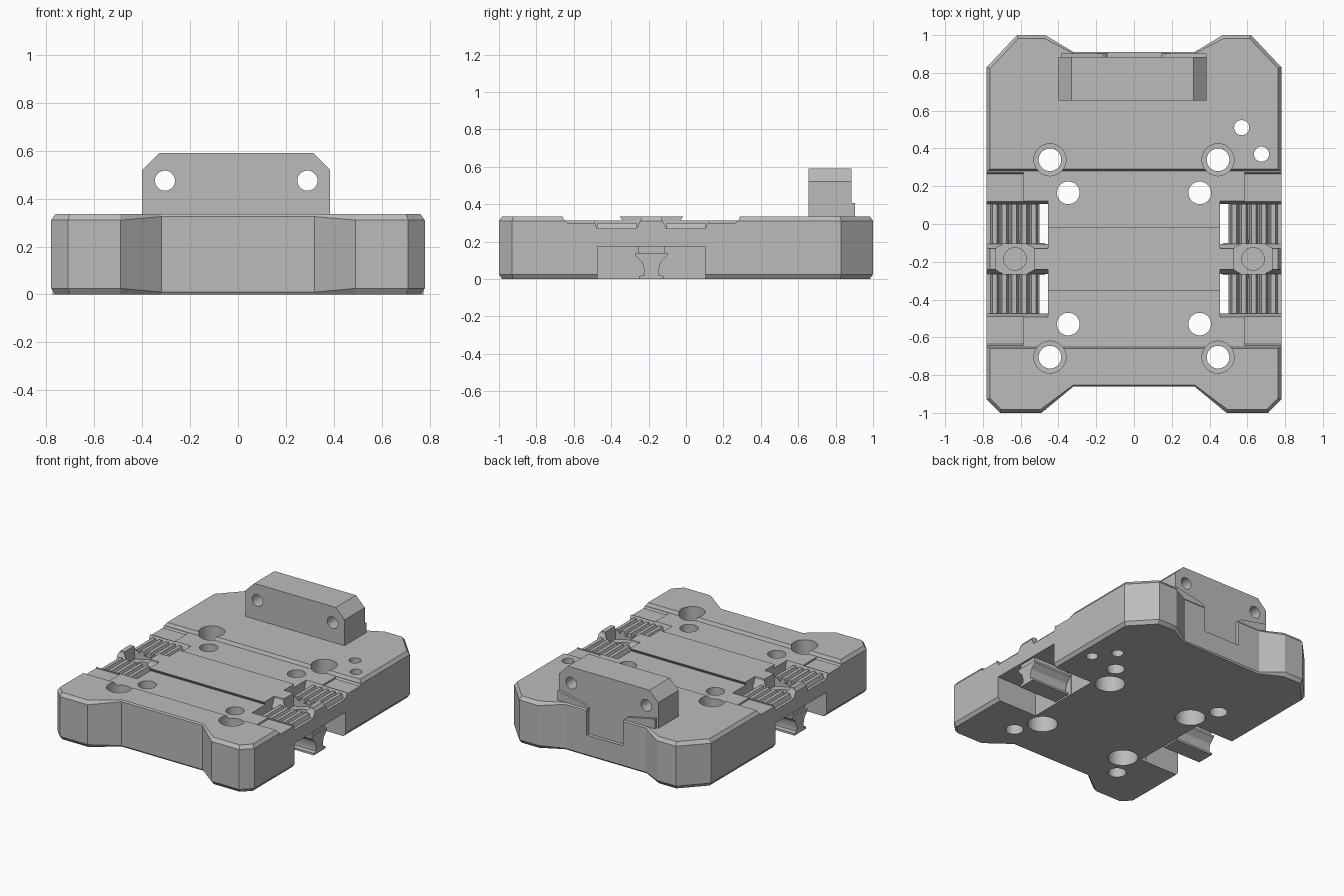
import bpy, bmesh, math
from mathutils import Vector

cube = bpy.data.objects.get("Cube")
if cube:
    bpy.data.objects.remove(cube, do_unlink=True)

grey = bpy.data.materials.new("machined grey")
grey.use_nodes = True
colour = (0.5, 0.5, 0.5, 1)
grey.diffuse_color = colour
grey.node_tree.nodes["Principled BSDF"].inputs["Base Color"].default_value = colour


def loft(name, rings):
    """Closed solid through rings of equal length."""
    bm = bmesh.new()
    loops = [[bm.verts.new(p) for p in ring] for ring in rings]
    bm.faces.new(loops[0])
    bm.faces.new(loops[-1])
    n = len(loops[0])
    for a, b in zip(loops, loops[1:]):
        for i in range(n):
            j = (i + 1) % n
            bm.faces.new((a[i], a[j], b[j], b[i]))
    bmesh.ops.recalc_face_normals(bm, faces=bm.faces)
    mesh = bpy.data.meshes.new(name)
    bm.to_mesh(mesh)
    bm.free()
    mesh.materials.append(grey)
    ob = bpy.data.objects.new(name, mesh)
    bpy.context.collection.objects.link(ob)
    return ob


def place(p, axis, t):
    a, b = p
    return {"X": (t, a, b), "Y": (a, t, b), "Z": (a, b, t)}[axis]


def prism(name, pts, axis, lo, hi):
    return loft(name, [[place(p, axis, t) for p in pts] for t in (lo, hi)])


def box(name, x0, x1, y0, y1, z0, z1):
    return prism(name, [(x0, y0), (x1, y0), (x1, y1), (x0, y1)], "Z", z0, z1)


def circle(a, b, r, n=32, turn=0.0):
    return [(a + r * math.cos(turn + math.tau * i / n),
             b + r * math.sin(turn + math.tau * i / n)) for i in range(n)]


def bore(x, y, steps):
    """Stepped round cutter from (radius, height) pairs."""
    return loft("bore_cutter", [[(*p, z) for p in circle(x, y, r)] for r, z in steps])


def cut(ob, cutters):
    for c in cutters:
        mod = ob.modifiers.new("cut", "BOOLEAN")
        mod.operation = "DIFFERENCE"
        mod.solver = "EXACT"
        mod.object = c
        c.hide_render = True
    bpy.context.view_layer.update()
    graph = bpy.context.evaluated_depsgraph_get()
    mesh = bpy.data.meshes.new_from_object(ob.evaluated_get(graph))
    ob.modifiers.clear()
    ob.data = mesh
    for c in cutters:
        bpy.data.objects.remove(c, do_unlink=True)


def about_mid(pts):
    """Reflect (y, z) points about the clamp centre line."""
    return [(2 * MID - y, z) for y, z in pts]


MID, TOP = -0.185, 0.335

# Base plate: outline with a chamfer that thins out in the recessed ends
half = [(0.32, -0.86, 0.01), (0.49, -1, 0.025), (0.71, -1, 0.025), (0.78, -0.93, 0.025),
        (0.78, 0.83, 0.025), (0.62, 1, 0.025), (0.47, 1, 0.025), (0.32, 0.91, 0.01)]
outline = half + [(-x, y, c) for x, y, c in reversed(half)]


def inset_ring(z_edge, sign, amount):
    ring = []
    for i, (x, y, c) in enumerate(outline):
        p = Vector((x, y))
        a = p - Vector(outline[i - 1][:2])
        b = Vector(outline[(i + 1) % len(outline)][:2]) - p
        n1 = Vector((a.y, -a.x)).normalized()
        n2 = Vector((b.y, -b.x)).normalized()
        q = p - (n1 + n2) / (1 + n1.dot(n2)) * c * amount
        ring.append((q.x, q.y, z_edge + sign * c * (1 - bool(amount))))
    return ring


plate = loft("base_plate", [inset_ring(0, 1, 0.7), inset_ring(0, 1, 0),
                            inset_ring(TOP, -1, 0), inset_ring(TOP, -1, 0.7)])

cutters = []
# Shallow channels either side of the raised centre band
channel = [(0.29, 0.35), (0.29, TOP), (0.28, 0.312), (-0.03, 0.312), (-0.015, TOP), (-0.015, 0.35)]
# Sloped clamp pockets and their through slots
pocket = [(0.13, 0.35), (0.13, TOP), (0.105, 0.27), (-0.105, 0.27), (-0.13, 0.32), (-0.13, 0.35)]
for flip in (list, about_mid):
    cutters.append(prism("channel_cutter", flip(channel), "X", -0.9, 0.9))
    for s in (-1, 1):
        cutters.append(prism("pocket_cutter", flip(pocket), "X", s * 0.455, s * 0.9))
        through = flip([(0.105, -0.1), (-0.105, -0.1), (-0.105, 0.4), (0.105, 0.4)])
        cutters.append(prism("gap_cutter", through, "X", s * 0.455, s * 0.5))
        pad = flip([(0.12, 0.4), (0.12, 0.3), (0.265, 0.3), (0.29, TOP), (0.29, 0.4)])
        cutters.append(prism("pad_cutter", pad, "X", s * 0.585, s * 0.9))
# Side openings, nut seats and clamp bolt holes
for s in (-1, 1):
    cutters.append(box("side_cutter", s * 0.457, s * 0.9, -0.473, 0.103, -0.1, 0.175))
    cutters.append(prism("nut_cutter", circle(s * 0.63, MID, 0.115, 6, math.pi / 2), "Z", 0.24, 0.4))
    cutters.append(bore(s * 0.63, MID, [(0.06, 0.1), (0.06, 0.3)]))
    # Outer holes are counterbored above, inner holes below
    for y in (0.34, -0.705):
        cutters.append(bore(s * 0.445, y, [(0.06, -0.1), (0.06, 0.2), (0.085, 0.201), (0.085, 0.4)]))
    for y in (0.165, -0.53):
        cutters.append(bore(s * 0.348, y, [(0.1, -0.1), (0.1, 0.14), (0.06, 0.141), (0.06, 0.4)]))
for x, y in ((0.57, 0.51), (0.675, 0.37)):
    cutters.append(bore(x, y, [(0.04, -0.1), (0.04, 0.4)]))
# Tongue recess in the back wall
cutters.append(box("tongue_cutter", -0.14, 0.15, 0.885, 1.05, 0.15, 0.4))
cut(plate, cutters)

# Upright bracket with clipped corners and two cross holes
bracket = prism("back_bracket", [(-0.4, TOP), (0.385, TOP), (0.385, 0.52), (0.315, 0.59),
                                 (-0.33, 0.59), (-0.4, 0.52)], "Y", 0.655, 0.885)
cut(bracket, [prism("hole_cutter", circle(x, 0.475, 0.042), "Y", 0.5, 1.0) for x in (-0.305, 0.29)])

parts = [plate, bracket]
for s, side in ((-1, "right"), (1, "left")):
    # Lip behind the bracket, sloping down to the tongue
    parts.append(prism(side + "_back_lip", [(s * 0.385, 0.32), (s * 0.385, 0.405), (s * 0.17, 0.36),
                                            (s * 0.145, 0.34), (s * 0.145, 0.32)], "Y", 0.884, 0.903))
    # Ridged clamp beds
    for end, flip in (("back", list), ("front", about_mid)):
        (y0, _), (y1, _) = flip([(0.105, 0), (-0.105, 0)])
        for i in range(5):
            c = s * (0.53 + 0.052 * i)
            ridge = [(c - 0.023, 0.268), (c + 0.023, 0.268), (c + 0.012, 0.3), (c - 0.012, 0.3)]
            parts.append(prism(f"{side}_{end}_ridge_{i + 1}", ridge, "Y", y0, y1))
    # Waisted clamp jaw below the side opening
    edge = [(0.065, 0.0), (0.065, 0.015), (0.04, 0.02), (0.038, 0.05), (0.05, 0.09),
            (0.085, 0.125), (0.085, 0.14)]
    jaw = [(MID + w, z) for w, z in edge] + [(MID - w, z) for w, z in reversed(edge)]
    parts.append(prism(side + "_clamp_jaw", jaw, "X", s * 0.47, s * 0.775))
    parts.append(box(side + "_jaw_neck", s * 0.48, s * 0.765, MID - 0.07, MID + 0.07, 0.139, 0.18))

for ob in bpy.context.selected_objects:
    ob.select_set(False)
for ob in parts:
    ob.select_set(True)
bpy.context.view_layer.objects.active = plate
bpy.ops.object.shade_smooth_by_angle(angle=math.radians(25))
